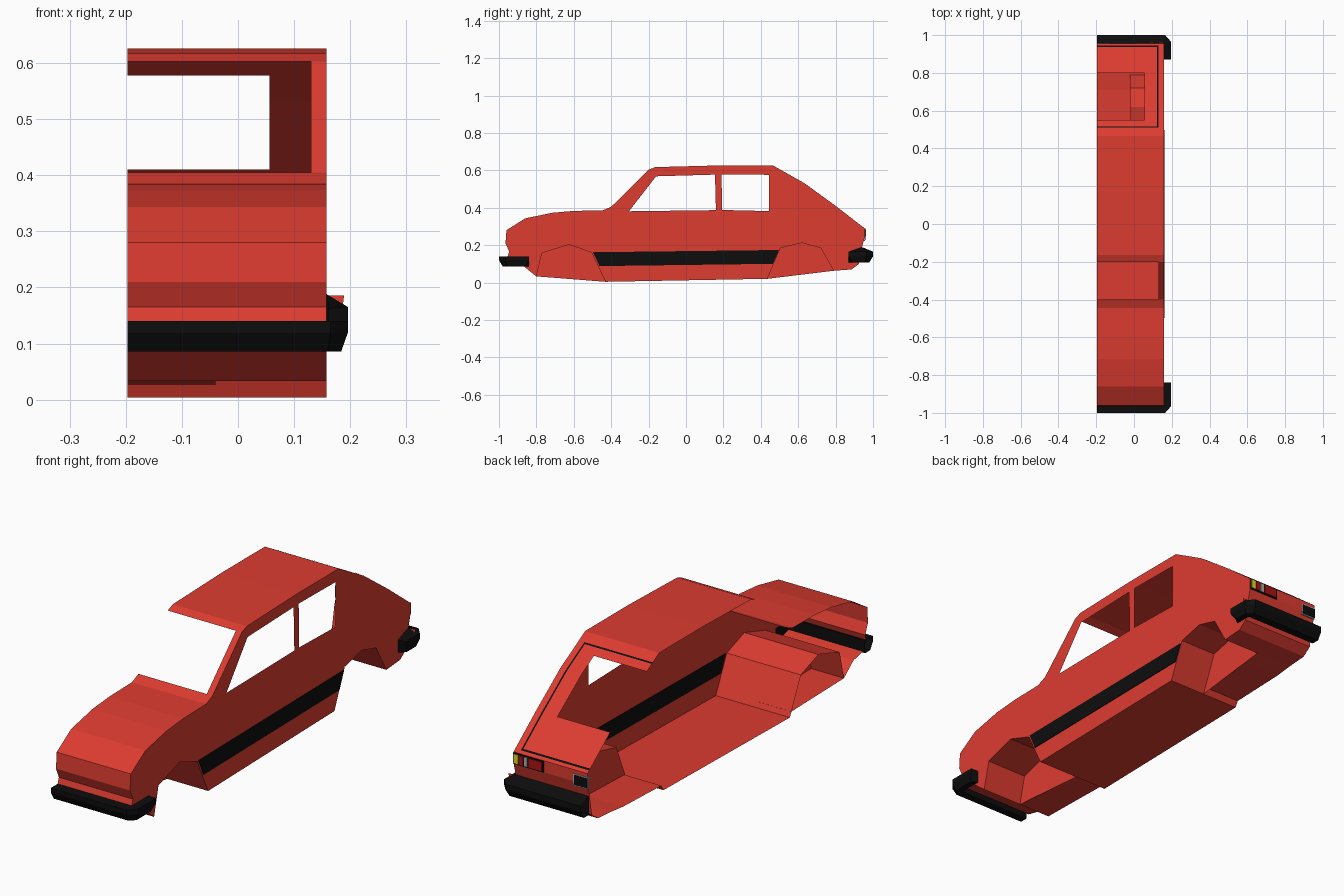
import bpy, bmesh
from mathutils import Vector

if "Cube" in bpy.data.objects:
    bpy.data.objects.remove(bpy.data.objects["Cube"])

XC, XO = -0.197, 0.158      # cut plane and outer flank


def material(name, rgb):
    m = bpy.data.materials.new(name)
    m.diffuse_color = (*rgb, 1)
    m.use_nodes = True
    m.node_tree.nodes["Principled BSDF"].inputs["Base Color"].default_value = m.diffuse_color
    return m


RED = material("red_paint", (0.72, 0.045, 0.03))
BLACK = material("black_trim", (0.004, 0.004, 0.004))
AMBER = material("amber_lens", (0.75, 0.7, 0.02))
LENS = material("red_lens", (0.4, 0.006, 0.006))
GREY = material("grey_lens", (0.4, 0.42, 0.42))


def finish(name, bm, mat):
    bmesh.ops.remove_doubles(bm, verts=bm.verts, dist=1e-5)
    bmesh.ops.recalc_face_normals(bm, faces=bm.faces)
    me = bpy.data.meshes.new(name)
    bm.to_mesh(me)
    bm.free()
    me.materials.append(mat)
    ob = bpy.data.objects.new(name, me)
    bpy.context.collection.objects.link(ob)
    return ob


def strip(bm, pts, x0=XC, x1=XO):
    """Extrude a (y, z) polyline across the width."""
    for (ya, za), (yb, zb) in zip(pts, pts[1:]):
        bm.faces.new([bm.verts.new(c) for c in
                      ((x0, ya, za), (x1, ya, za), (x1, yb, zb), (x0, yb, zb))])


def panel(bm, loops, x):
    """Flat side panel: first loop is the outline, the rest are holes."""
    edges = []
    for loop in loops:
        vs = [bm.verts.new((x, y, z)) for y, z in loop]
        edges += [bm.edges.new((a, b)) for a, b in zip(vs, vs[1:] + vs[:1])]
    bmesh.ops.triangle_fill(bm, edges=edges, use_beauty=True, use_dissolve=False,
                            normal=Vector((1, 0, 0)))
    inner = [e for e in bm.edges if len(e.link_faces) == 2]
    bmesh.ops.dissolve_limit(bm, angle_limit=0.01, verts=bm.verts, edges=inner)


def box(name, x, y, z, mat):
    bm = bmesh.new()
    bmesh.ops.create_cube(bm, size=1)
    for v in bm.verts:
        v.co = [r[0] if c < 0 else r[1] for r, c in zip((x, y, z), v.co)]
    return finish(name, bm, mat)


# Profile sections, all (y, z)
nose = [(-0.955, 0.135), (-0.945, 0.165), (-0.965, 0.21), (-0.96, 0.28), (-0.86, 0.343),
        (-0.715, 0.373), (-0.60, 0.383), (-0.445, 0.386), (-0.40, 0.405)]
roof = [(-0.20, 0.603), (-0.165, 0.617), (0.17, 0.626), (0.465, 0.626), (0.55, 0.578)]
glass = [(0.55, 0.578), (0.635, 0.53), (0.80, 0.41)]
tail = [(0.80, 0.41), (0.955, 0.29), (0.955, 0.24), (0.94, 0.185), (0.925, 0.10),
        (0.885, 0.07), (0.79, 0.063)]
rear_arch = [(0.79, 0.063), (0.72, 0.185), (0.62, 0.212), (0.505, 0.185), (0.435, 0.02)]
front_arch = [(-0.43, 0.004), (-0.505, 0.16), (-0.625, 0.203), (-0.77, 0.158), (-0.80, 0.033)]
chin = [(-0.80, 0.033), (-0.865, 0.085), (-0.93, 0.10)]

# Body shell across the width, with windscreen and hatch openings
bm = bmesh.new()
strip(bm, nose)
strip(bm, [nose[-1], roof[0]], x0=0.13)
strip(bm, roof)
strip(bm, glass, x0=0.056)
strip(bm, tail)
strip(bm, chin)
finish("body_shell", bm, RED)

# Flank with two side windows
front_window = [(-0.305, 0.381), (-0.16, 0.568), (0.155, 0.577), (0.16, 0.387)]
rear_window = [(0.193, 0.388), (0.19, 0.579), (0.443, 0.576), (0.443, 0.382)]
bm = bmesh.new()
panel(bm, [nose + roof + glass[1:] + tail[1:] + rear_arch[1:] + front_arch + chin[1:],
           front_window, rear_window], XO)
finish("side_panel", bm, RED)

# Floor pan
bm = bmesh.new()
strip(bm, [(-0.43, 0.004), (0.435, 0.02)])
strip(bm, [(0.435, 0.02), (0.45, 0.045), (0.71, 0.054), (0.79, 0.063)], x1=-0.02)
strip(bm, [(-0.80, 0.033), (-0.44, 0.026), (-0.43, 0.004)], x1=-0.04)
finish("floor_pan", bm, RED)

# Wheel wells: arch strip plus inner wall
for name, arch, x_arch, x_wall in (("front_wheel_well", front_arch, XC, -0.04),
                                   ("rear_wheel_well", rear_arch, -0.02, -0.02)):
    bm = bmesh.new()
    strip(bm, arch, x0=x_arch)
    bm.faces.new([bm.verts.new((x_wall, y, z)) for y, z in arch])
    finish(name, bm, RED)

# Black rubbing strip, visible inside and out
bm = bmesh.new()
ring = [(-0.497, 0.162), (0.497, 0.174), (0.465, 0.10), (-0.463, 0.088)]
f = bm.faces.new([bm.verts.new((XO - 0.002, y, z)) for y, z in ring])
ext = bmesh.ops.extrude_face_region(bm, geom=[f])["geom"]
bmesh.ops.translate(bm, vec=(0.005, 0, 0),
                    verts=[v for v in ext if isinstance(v, bmesh.types.BMVert)])
finish("side_strip", bm, BLACK)


# Wrap-round bumpers
def bumper(name, s, wing, z_top, z_mid, z_low, z_back, z_back_wing):
    outer = [(XC, 1.0), (0.165, 1.0), (0.196, 0.965), (0.196, wing)]
    under = [(XC, 0.98), (0.16, 0.98), (0.184, 0.957), (0.184, wing + 0.02)]
    back = [(XC, 0.945), (0.15, 0.945), (0.158, 0.94), (0.158, wing)]
    bm = bmesh.new()
    rings = []
    for i, (o, u, b) in enumerate(zip(outer, under, back)):
        zb = z_back if i < 3 else z_back_wing
        pts = [(*o, z_top), (*o, z_mid), (*u, z_low), (*b, z_low), (*b, zb)]
        rings.append([bm.verts.new((x, y * s, z)) for x, y, z in pts])
    for a, b in zip(rings, rings[1:]):
        for k in range(5):
            j = (k + 1) % 5
            bm.faces.new((a[k], a[j], b[j], b[k]))
    bm.faces.new(rings[-1])
    finish(name, bm, BLACK)


bumper("front_bumper", -1, 0.84, 0.14, 0.12, 0.086, 0.14, 0.14)
bumper("rear_bumper", 1, 0.87, 0.165, 0.14, 0.108, 0.188, 0.162)

# Painted lip at the rear corner
bm = bmesh.new()
bm.faces.new([bm.verts.new(c) for c in ((0.158, 0.943, 0.16), (0.186, 0.943, 0.16),
                                        (0.189, 0.946, 0.186), (0.158, 0.946, 0.186))])
finish("rear_corner_lip", bm, RED)

# Tailgate shut line
bm = bmesh.new()
path = [(0.51, 0.6025)] + [(y, z + 0.002) for y, z in glass] + [(0.945, 0.3)]
w = 0.007
strip(bm, path, 0.13 - w, 0.13)
for (ya, za), (yb, zb) in ((path[0], path[1]), (path[-1], path[-2])):
    t = w / abs(yb - ya)
    strip(bm, [(ya, za), (ya + (yb - ya) * t, za + (zb - za) * t)], XC, 0.13)
finish("tailgate_seam", bm, BLACK)

# Tail lamp cluster and plate recess
box("lamp_housing", (0.012, 0.157), (0.95, 0.959), (0.24, 0.289), BLACK)
for name, x, mat in (("amber_lamp", (0.132, 0.153), AMBER), ("brake_lamp", (0.108, 0.128), LENS),
                     ("reverse_lamp", (0.088, 0.104), GREY), ("tail_lamp", (0.02, 0.082), LENS)):
    box(name, x, (0.955, 0.962), (0.245, 0.284), mat)
box("plate_frame", (XC, -0.128), (0.945, 0.957), (0.222, 0.274), GREY)
box("plate_recess", (XC, -0.134), (0.95, 0.959), (0.227, 0.269), BLACK)
